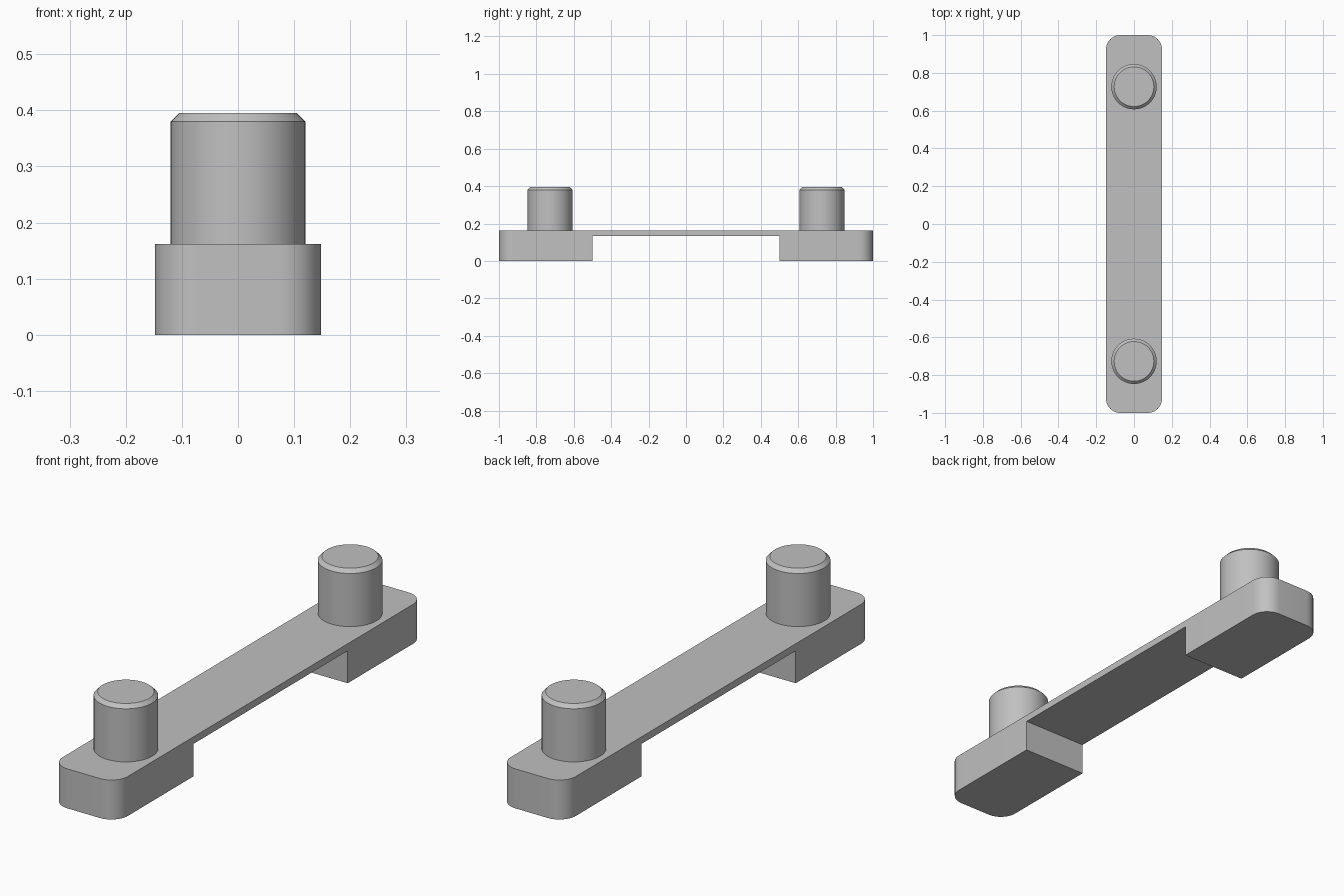
import bpy, bmesh, math

if "Cube" in bpy.data.objects:
    bpy.data.objects.remove(bpy.data.objects["Cube"])

grey = bpy.data.materials.new("light_grey")
grey.diffuse_color = (0.53, 0.53, 0.53, 1)
grey.use_nodes = True
grey.node_tree.nodes["Principled BSDF"].inputs["Base Color"].default_value = grey.diffuse_color

HALF_W, TOP, CORNER = 0.148, 0.162, 0.075   # link body
NOTCH_Y, NOTCH_Z = 0.5, 0.133               # gap under the thin bridge
PEG_Y, PEG_R, PEG_TOP, CHAMFER = 0.727, 0.12, 0.395, 0.015


def make_object(name, bm):
    bmesh.ops.recalc_face_normals(bm, faces=bm.faces)
    mesh = bpy.data.meshes.new(name)
    bm.to_mesh(mesh)
    bm.free()
    mesh.materials.append(grey)
    obj = bpy.data.objects.new(name, mesh)
    bpy.context.collection.objects.link(obj)
    return obj


def activate(obj):
    bpy.ops.object.select_all(action='DESELECT')
    obj.select_set(True)
    bpy.context.view_layer.objects.active = obj


def smooth(obj):
    activate(obj)
    bpy.ops.object.shade_smooth_by_angle(angle=math.radians(30))


# Link body: rounded plan outline pulled upward
bm = bmesh.new()
outline = []
for i, (sx, sy) in enumerate([(1, 1), (-1, 1), (-1, -1), (1, -1)]):
    for k in range(13):
        a = math.radians(90 * i + 90 * k / 12)
        outline.append(bm.verts.new((sx * (HALF_W - CORNER) + CORNER * math.cos(a),
                                     sy * (1 - CORNER) + CORNER * math.sin(a), 0)))
base = bm.faces.new(outline)
up = bmesh.ops.extrude_face_region(bm, geom=[base])
bmesh.ops.translate(bm, vec=(0, 0, TOP),
                    verts=[v for v in up["geom"] if isinstance(v, bmesh.types.BMVert)])
body = make_object("link_body", bm)

# Notch cut from below, leaving the thin bridge between two pads
bm = bmesh.new()
bmesh.ops.create_cube(bm, size=1)
for v in bm.verts:
    v.co = (v.co.x, v.co.y * 2 * NOTCH_Y, NOTCH_Z if v.co.z > 0 else -0.2)
cutter = make_object("notch_cutter", bm)
cutter.hide_render = True
cut = body.modifiers.new("notch", 'BOOLEAN')
cut.operation, cut.solver, cut.object = 'DIFFERENCE', 'EXACT', cutter
activate(body)
bpy.ops.object.modifier_apply(modifier=cut.name)
bpy.data.objects.remove(cutter)
smooth(body)


# Pegs: cylinders with a chamfered top edge
def make_peg(name, y):
    bm = bmesh.new()
    n = 48
    profile = [(PEG_R, TOP), (PEG_R, PEG_TOP - CHAMFER), (PEG_R - CHAMFER, PEG_TOP)]
    rings = [[bm.verts.new((r * math.cos(2 * math.pi * k / n),
                            y + r * math.sin(2 * math.pi * k / n), z))
              for k in range(n)] for r, z in profile]
    for low, high in zip(rings, rings[1:]):
        for k in range(n):
            j = (k + 1) % n
            bm.faces.new((low[k], low[j], high[j], high[k]))
    bm.faces.new(rings[-1])
    bm.faces.new(rings[0][::-1])
    smooth(make_object(name, bm))


make_peg("front_peg", -PEG_Y)
make_peg("back_peg", PEG_Y)
